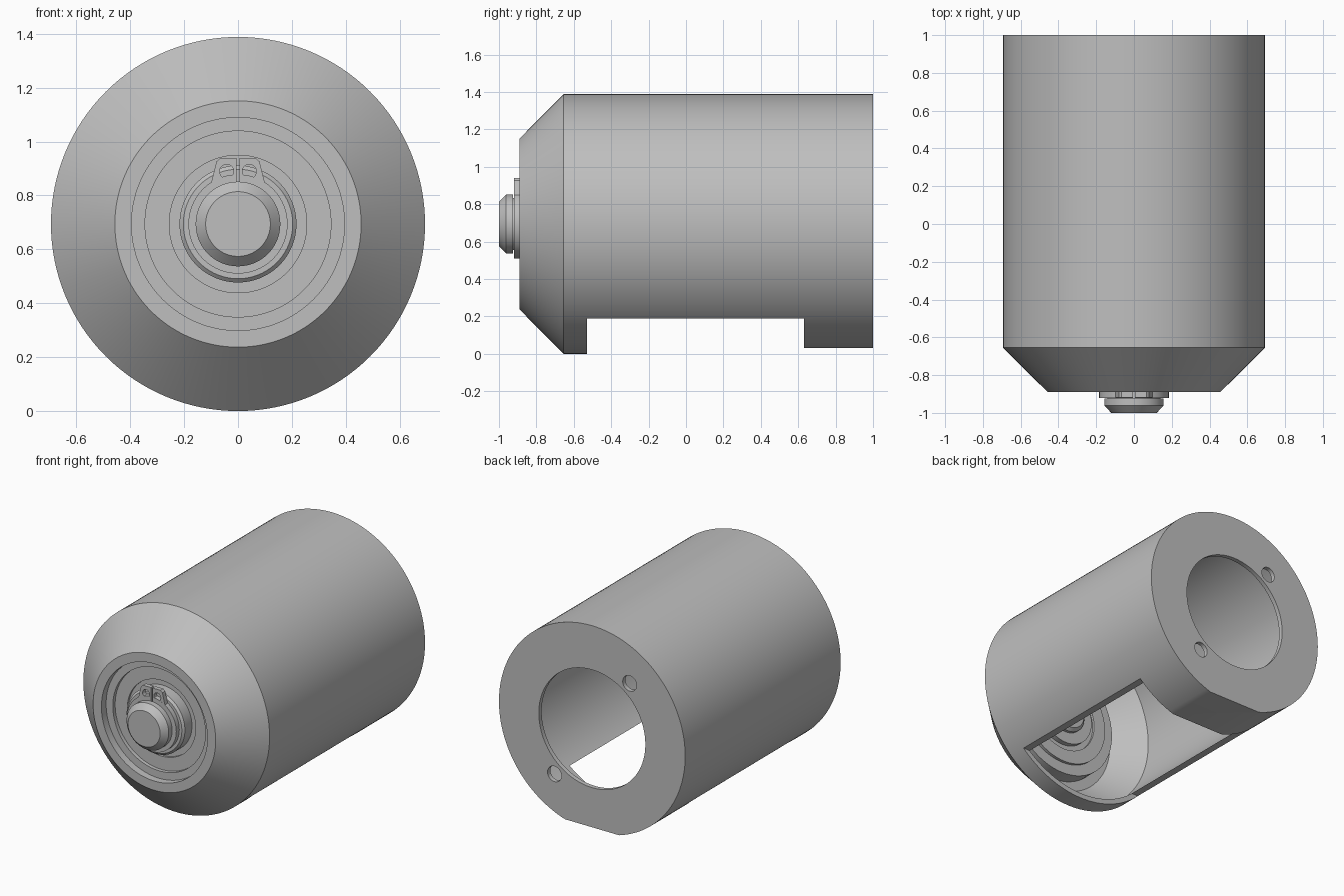
import bpy, bmesh, math
from mathutils import Matrix, Vector

if "Cube" in bpy.data.objects:
    bpy.data.objects.remove(bpy.data.objects["Cube"], do_unlink=True)

AXIS_Z = 0.694

grey = bpy.data.materials.new("machined_grey")
grey.use_nodes = True
colour = (0.52, 0.52, 0.52, 1)
grey.diffuse_color = colour
grey.node_tree.nodes["Principled BSDF"].inputs["Base Color"].default_value = colour


def add_object(name, bm):
    bmesh.ops.remove_doubles(bm, verts=bm.verts, dist=1e-5)
    bmesh.ops.recalc_face_normals(bm, faces=bm.faces)
    mesh = bpy.data.meshes.new(name)
    bm.to_mesh(mesh)
    bm.free()
    mesh.materials.append(grey)
    obj = bpy.data.objects.new(name, mesh)
    bpy.context.collection.objects.link(obj)
    return obj


def lathe(name, profile, steps=96):
    """Revolve a closed (y, radius) profile around the long axis."""
    bm = bmesh.new()
    verts = [bm.verts.new((0, y, AXIS_Z + r)) for y, r in profile]
    edges = [bm.edges.new((v, verts[i - 1])) for i, v in enumerate(verts)
             if profile[i][1] > 0 or profile[i - 1][1] > 0]
    bmesh.ops.spin(bm, geom=verts + edges, cent=(0, 0, AXIS_Z), axis=(0, 1, 0),
                   angle=math.tau, steps=steps)
    return add_object(name, bm)


def box(name, low, high):
    bm = bmesh.new()
    low, high = Vector(low), Vector(high)
    bmesh.ops.create_cube(bm, size=1, matrix=Matrix.Translation((low + high) / 2)
                          @ Matrix.Diagonal((*(high - low), 1)))
    return add_object(name, bm)


def rod(name, x, z, radius, y0, y1):
    """Cylinder along y, with z measured from the axis."""
    bm = bmesh.new()
    bmesh.ops.create_cone(bm, cap_ends=True, segments=32, radius1=radius, radius2=radius,
                          depth=y1 - y0,
                          matrix=Matrix.Translation((x, (y0 + y1) / 2, AXIS_Z + z))
                          @ Matrix.Rotation(math.pi / 2, 4, 'X'))
    return add_object(name, bm)


def cut(obj, *cutters):
    bpy.context.view_layer.objects.active = obj
    for cutter in cutters:
        mod = obj.modifiers.new("cut", 'BOOLEAN')
        mod.operation = 'DIFFERENCE'
        mod.solver = 'EXACT'
        mod.object = cutter
        bpy.ops.object.modifier_apply(modifier=mod.name)
        bpy.data.objects.remove(cutter, do_unlink=True)


parts = []

# Thin-walled housing with tapered nose, bearing boss and rear plate
housing = lathe("housing", [
    (1, 0.397), (1, 0.694), (-0.655, 0.694), (-0.89, 0.457), (-0.89, 0.395),
    (-0.84, 0.395), (-0.84, 0.345), (-0.72, 0.345), (-0.72, 0.42), (-0.82, 0.42),
    (-0.82, 0.487), (-0.645, 0.66), (0.97, 0.66), (0.97, 0.397)], 128)
cut(housing,
    box("window_cutter", (-1, -0.53, -0.5), (1, 0.63, 0.19)),
    box("flat_cutter", (-1, 0.5, -0.5), (1, 1.5, 0.03)),
    *[rod("screw_hole_cutter", -0.28 * s, 0.38 * s, 0.052, 0.9, 1.1) for s in (1, -1)])
parts.append(housing)

# Bearing: outer race, shield and raised inner race
parts.append(lathe("bearing_outer_race", [
    (-0.815, 0.346), (-0.815, 0.255), (-0.70, 0.255), (-0.70, 0.346)]))
parts.append(lathe("bearing_shield", [
    (-0.80, 0.257), (-0.80, 0.20), (-0.715, 0.20), (-0.715, 0.257)]))
parts.append(lathe("bearing_inner_race", [
    (-0.875, 0.217), (-0.888, 0.203), (-0.888, 0.13), (-0.68, 0.13), (-0.68, 0.217)]))

# Shaft with chamfered ends
parts.append(lathe("shaft", [
    (-1, 0), (-1, 0.12), (-0.962, 0.157), (-0.925, 0.157), (-0.925, 0.14),
    (-0.66, 0.14), (-0.64, 0.12), (-0.64, 0)]))

# Retaining ring, split at the top, with two eyelets
ring = lathe("retaining_ring", [
    (-0.92, 0.184), (-0.92, 0.138), (-0.888, 0.138), (-0.888, 0.184)])
cut(ring, box("split_cutter", (-0.006, -1, AXIS_Z + 0.1), (0.006, -0.85, AXIS_Z + 0.3)))
parts.append(ring)
ear_outline = [(0.006, 0.15), (0.006, 0.245), (0.065, 0.245), (0.08, 0.232), (0.10, 0.15)]
for side, label in ((1, "left"), (-1, "right")):
    bm = bmesh.new()
    face = bm.faces.new([bm.verts.new((side * x, -0.919, AXIS_Z + z)) for x, z in ear_outline])
    moved = bmesh.ops.extrude_face_region(bm, geom=[face])["geom"]
    bmesh.ops.translate(bm, vec=(0, 0.03, 0),
                        verts=[v for v in moved if isinstance(v, bmesh.types.BMVert)])
    ear = add_object("retaining_ring_eyelet_" + label, bm)
    cut(ear, rod("eyelet_cutter", side * 0.042, 0.195, 0.026, -1, -0.8))
    parts.append(ear)

# Smooth shading with crisp edges
bpy.ops.object.select_all(action='DESELECT')
for part in parts:
    part.select_set(True)
bpy.context.view_layer.objects.active = housing
bpy.ops.object.shade_smooth_by_angle(angle=math.radians(25))
